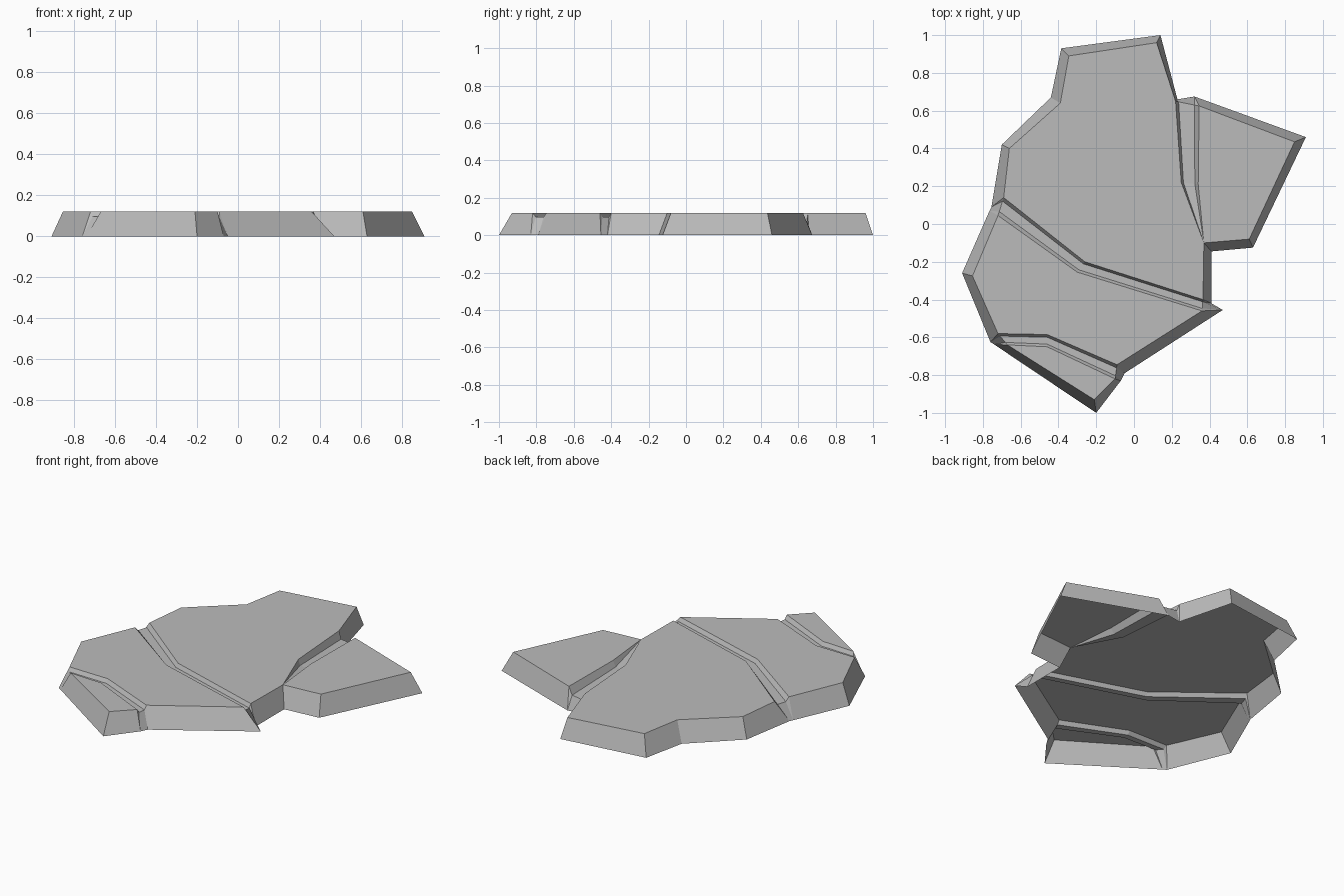
import bpy
import bmesh
from mathutils import Vector

if "Cube" in bpy.data.objects:
    bpy.data.objects.remove(bpy.data.objects["Cube"])

TOP = 0.12

# One grey stone material
stone = bpy.data.materials.new("grey_stone")
stone.use_nodes = True
grey = (0.5, 0.5, 0.5, 1)
stone.diffuse_color = grey
bsdf = stone.node_tree.nodes["Principled BSDF"]
bsdf.inputs["Base Color"].default_value = grey
bsdf.inputs["Roughness"].default_value = 0.9

bm = bmesh.new()


def at(p, z=TOP):
    return Vector((p[0], p[1], z))


def face(points):
    """Add a face, dropping repeated neighbouring points."""
    kept = [p for i, p in enumerate(points) if (p - points[i - 1]).length > 0.001]
    if len(kept) > 2:
        bm.faces.new([bm.verts.new(p) for p in kept])


def skirt(rim, feet):
    """Sloping outer wall from a rim down to the ground outline."""
    for i in range(len(rim) - 1):
        face([rim[i], rim[i + 1], at(feet[i + 1], 0), at(feet[i], 0)])


def edge(rim, feet):
    skirt([at(p) for p in rim], feet)


def section(a, b, floor, inset):
    """Cross-section of a crack: bank, two floor corners, bank."""
    a, b = at(a), at(b)
    down = Vector((0, 0, floor - TOP))
    return [a, a.lerp(b, inset[0]) + down, a.lerp(b, inset[1]) + down, b]


def crack(bank_a, bank_b, floors, inset, ends):
    """Sunken crack between two banks, closed at its open ends by the skirt."""
    rows = [section(a, b, f, inset) for a, b, f in zip(bank_a, bank_b, floors)]
    for r, s in zip(rows, rows[1:]):
        for k in range(3):
            face([r[k], r[k + 1], s[k + 1], s[k]])
    for row, (foot_a, foot_b) in zip((rows[0], rows[-1]), ends):
        skirt(row, [foot_a, foot_a, foot_b, foot_b])


# Banks of the three cracks
main_low = [(-.69, .14), (-.26, -.2), (.365, -.4)]
mid_high = [(-.72, .045), (-.3, -.255), (.36, -.46)]
mid_low = [(-.72, -.58), (-.46, -.585), (-.09, -.745)]
chip_high = [(-.67, -.64), (-.46, -.65), (-.1, -.82)]
main_side = [(.22, .65), (.25, .22), (.37, -.1)]
wing_side = [(.345, .625), (.34, .21), (.37, -.1)]

# Ground points where cracks reach the outer wall
W1, W2 = (-.755, .09), (-.765, .07)
E1, E2 = (.41, -.42), (.47, -.455)
C1, C2 = (-.76, -.625), (-.74, -.638)
D1, D2 = (-.05, -.79), (-.07, -.83)
N1, N2 = (.23, .66), (.32, .675)
S = (.41, -.145)

shallow = [.097] * 3
crack(main_low, mid_high, shallow, (.2, .78), [(W1, W2), (E1, E2)])
crack(mid_low, chip_high, shallow, (.22, .78), [(C1, C2), (D1, D2)])
crack(main_side, wing_side, [.075, .085, TOP], (.13, .8), [(N1, N2)])

# Outer rims of the four flat stones
back_rim = [(-.66, .4), (-.39, .64), (-.345, .89), (.12, .96)]
wing_rim = [(.85, .435), (.61, -.08)]
west = (-.855, -.275)
chip_tip = (-.21, -.93)

# Flat tops
for outline in (
    back_rim + main_side + main_low[::-1],
    wing_side[::-1] + wing_rim,
    mid_high + mid_low[::-1] + [west],
    chip_high + [chip_tip],
):
    face([at(p) for p in outline])

# Sloping outer walls
edge(main_low[:1] + back_rim + main_side[:1],
     [W1, (-.7, .42), (-.44, .67), (-.385, .93), (.14, 1), N1])
edge(wing_side[:1] + wing_rim + wing_side[-1:],
     [N2, (.91, .46), (.63, -.125), S])
edge([main_side[-1], main_low[-1]], [S, E1])
edge([mid_high[-1], mid_low[-1]], [E2, D1])
edge([chip_high[-1], chip_tip, chip_high[0]], [D2, (-.2, -1), C2])
edge([mid_low[0], west, mid_high[0]], [C1, (-.91, -.26), W2])

# Join into one open-bottomed shell facing outwards
bmesh.ops.remove_doubles(bm, verts=bm.verts, dist=0.001)
bmesh.ops.recalc_face_normals(bm, faces=bm.faces)
bm.normal_update()
if max(bm.faces, key=lambda f: f.calc_area()).normal.z < 0:
    bmesh.ops.reverse_faces(bm, faces=bm.faces)

mesh = bpy.data.meshes.new("cracked_stone_slab")
bm.to_mesh(mesh)
bm.free()
mesh.materials.append(stone)
slab = bpy.data.objects.new("cracked_stone_slab", mesh)
bpy.context.collection.objects.link(slab)
